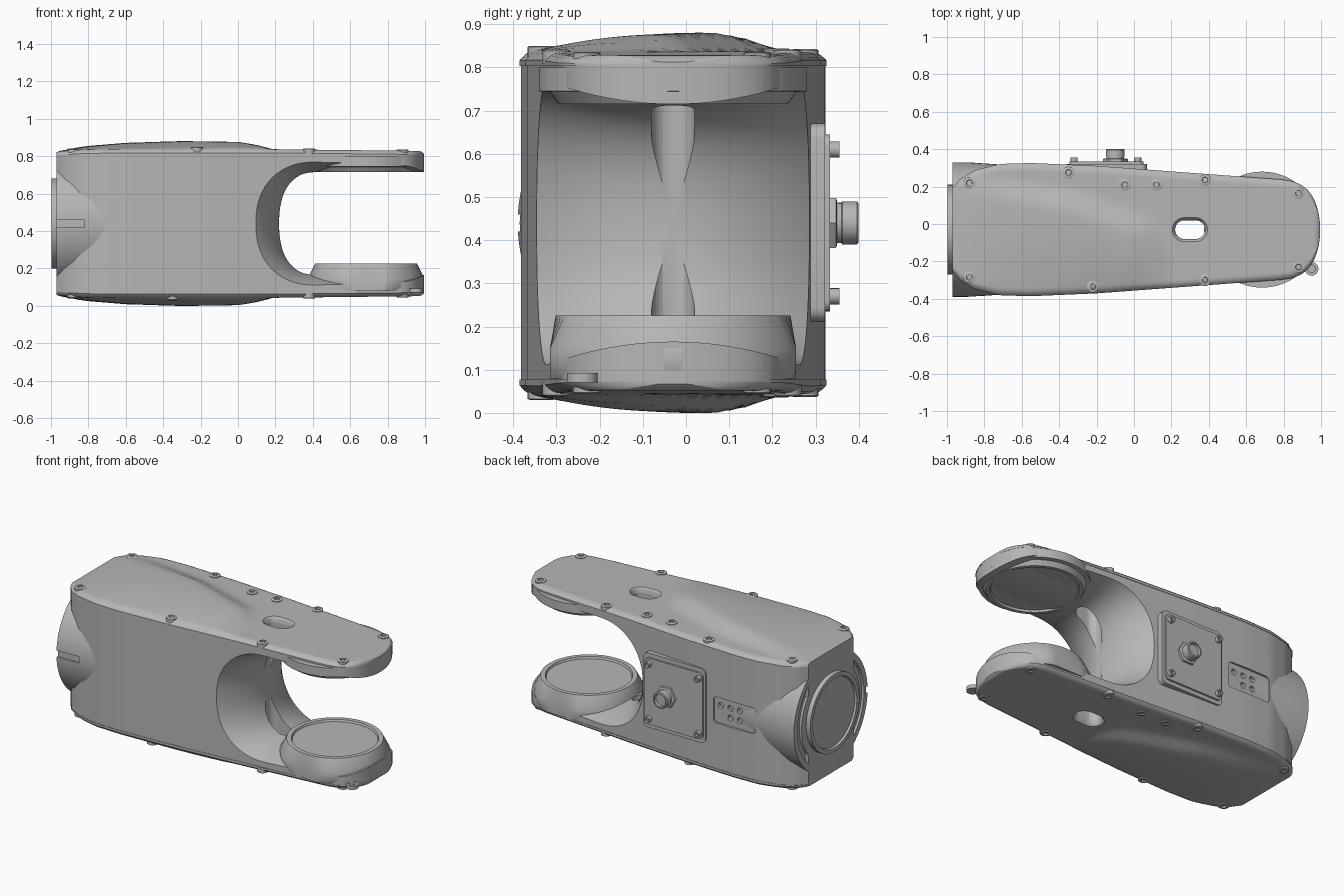
import bpy, bmesh, math
from mathutils import Matrix, Vector

if "Cube" in bpy.data.objects:
    bpy.data.objects.remove(bpy.data.objects["Cube"])

grey = bpy.data.materials.new("cast_grey")
grey.use_nodes = True
grey.diffuse_color = (0.47, 0.47, 0.47, 1)
grey.node_tree.nodes["Principled BSDF"].inputs["Base Color"].default_value = grey.diffuse_color

CY, MID = -0.03, 0.44       # centre line of the arm in y and z


def finish(name, bm, smooth=True):
    bmesh.ops.recalc_face_normals(bm, faces=bm.faces)
    mesh = bpy.data.meshes.new(name)
    bm.to_mesh(mesh)
    bm.free()
    mesh.materials.append(grey)
    obj = bpy.data.objects.new(name, mesh)
    bpy.context.collection.objects.link(obj)
    if smooth:
        shade(obj)
    return obj


def shade(obj):
    bpy.ops.object.select_all(action='DESELECT')
    obj.select_set(True)
    bpy.context.view_layer.objects.active = obj
    bpy.ops.object.shade_smooth_by_angle(angle=math.radians(32))


def loft(name, rings, smooth=True):
    """Skin a list of equal closed rings and cap both ends."""
    bm = bmesh.new()
    rows = [[bm.verts.new(p) for p in ring] for ring in rings]
    n = len(rows[0])
    for a, b in zip(rows, rows[1:]):
        for i in range(n):
            j = (i + 1) % n
            bm.faces.new((a[i], a[j], b[j], b[i]))
    bm.faces.new(rows[0])
    bm.faces.new(rows[-1])
    return finish(name, bm, smooth)


def lathe(name, profile, loc, axis='Z', sides=64):
    """Revolve (radius, height) pairs about an axis through loc."""
    rot = {'Z': Matrix(), 'X': Matrix.Rotation(math.pi / 2, 4, 'Y'),
           'Y': Matrix.Rotation(-math.pi / 2, 4, 'X')}[axis]
    rings = []
    for r, h in profile:
        ring = [Vector((r * math.cos(k * math.tau / sides), r * math.sin(k * math.tau / sides), h))
                for k in range(sides)]
        rings.append([rot @ p + Vector(loc) for p in ring])
    return loft(name, rings)


def box(name, lo, hi, bevel=0.0):
    rings = [[(lo[0], y, lo[2]), (hi[0], y, lo[2]), (hi[0], y, hi[2]), (lo[0], y, hi[2])]
             for y in (lo[1], hi[1])]
    obj = loft(name, rings, False)
    if bevel:
        bm = bmesh.new()
        bm.from_mesh(obj.data)
        edges = [e for e in bm.edges if abs(e.verts[0].co.y - e.verts[1].co.y) > 1e-4]
        bmesh.ops.bevel(bm, geom=edges, offset=bevel, segments=5, profile=0.5, affect='EDGES')
        bm.to_mesh(obj.data)
        bm.free()
        shade(obj)
    return obj


def cut(obj, cutter):
    mod = obj.modifiers.new("cut", 'BOOLEAN')
    mod.operation, mod.solver, mod.object = 'DIFFERENCE', 'EXACT', cutter
    bpy.ops.object.select_all(action='DESELECT')
    obj.select_set(True)
    bpy.context.view_layer.objects.active = obj
    bpy.ops.object.modifier_apply(modifier=mod.name)


def lerp(table, x):
    for (x0, a), (x1, b) in zip(table, table[1:]):
        if x <= x1:
            return a + (b - a) * max(0, x - x0) / (x1 - x0)
    return table[-1][1]


# Plan outline: half width along the arm, with a rounded tip
WIDTH = [(-0.97, 0.22), (-0.93, 0.268), (-0.85, 0.315), (-0.72, 0.348), (-0.55, 0.353),
         (-0.2, 0.338), (0.35, 0.297), (1.0, 0.25)]


def half_width(x):
    t = max(0, (x - 0.72) / 0.275)
    return lerp(WIDTH, x) * math.sqrt(max(1e-4, 1 - t ** 4))


stations = [-0.97, -0.95, -0.93, -0.9, -0.87] + [-0.85 + 1.57 * k / 44 for k in range(45)]
stations += [0.72 + 0.274 * math.sin(k * math.pi / 36) for k in range(1, 19)]

# Main body, 4 points per section
body = loft("main_body", [[(x, CY + s * half_width(x), z) for s, z in
                           ((-1, 0.075), (1, 0.075), (1, 0.805), (-1, 0.805))] for x in stations], False)

# Fork opening: rounded mouth, wider at the outer walls than at the web
rings = []
for k in range(33):
    dy = -0.48 + 0.03 * k
    s = min(1.15, (abs(dy) / 0.31) ** 2)
    a, h = 0.2 + 0.12 * s, 0.275 + 0.06 * min(s, 1)
    ring = [(1.2, CY + dy, MID - h), (1.2, CY + dy, MID + h)]
    for i in range(33):
        t = math.pi / 2 + math.pi * i / 32
        c, v = math.cos(t), math.sin(t)
        ring.append((0.42 - a * abs(c) ** 0.87, CY + dy, MID + h * math.copysign(abs(v) ** 0.87, v)))
    rings.append(ring)
mouth = loft("mouth_cutter", rings, False)


# Oblong through hole, flared where it meets the covers
def oblong(r, z):
    ring = []
    for k in range(32):
        t = (k + 0.5) * math.tau / 32
        ring.append((0.3 + math.copysign(0.03, math.cos(t)) + r * math.cos(t), CY + r * math.sin(t), z))
    return ring


hole = loft("hole_cutter", [oblong(r, z) for r, z in
                            ((0.09, -0.02), (0.068, 0.04), (0.056, 0.053), (0.05, 0.075),
                             (0.05, 0.805), (0.056, 0.827), (0.068, 0.84), (0.09, 0.9))], False)
slot = box("slot_cutter", (-1.1, -0.5, 0.42), (-0.82, -0.375, 0.46))
recess = box("recess_cutter", (-0.7, 0.309, 0.36), (-0.41, 0.4, 0.52), 0.02)
cutters = [mouth, hole, slot, recess]
for c in (mouth, hole, recess):
    cut(body, c)

# Row of sockets in the recessed panel
for i in range(7):
    x, z = (-0.65 + 0.065 * (i // 2), 0.41 if i % 2 else 0.47)
    c = lathe("socket_cutter", [(0.018, 0), (0.018, 0.1)], (x, 0.29, z), 'Y', 16)
    cut(body, c)
    cutters.append(c)
shade(body)

# Covers: flat plate with a swollen hump, tapering towards the fork
RISE = [(-0.97, 0), (-0.85, 0.016), (-0.6, 0.036), (-0.3, 0.045), (0, 0.04), (0.1, 0.024), (0.19, 0)]
BACK = [(-0.97, 0.26), (-0.8, 0.27), (-0.35, 0.2), (0.08, 0.05), (0.19, -0.1)]
BASE = [(-0.97, 0.825), (-0.8, 0.835), (0.2, 0.837), (1, 0.828)]


def cover_height(x, y):
    w = half_width(x)
    edge = min(w - abs(y - CY), 0.995 - x, x + 0.985)
    z = lerp(BASE, x) - 0.016 * max(0, 1 - edge / 0.03) ** 2
    back = lerp(BACK, x)
    crest = back - 0.13
    front = CY - w
    if y < crest:
        u = 1 - (1 - (y - front) / (crest - front)) ** 2
    else:
        u = max(0, (back - y) / 0.13)
        u = u * u * (3 - 2 * u)
    return z + lerp(RISE, x) * max(0, u)


for name, flip in (("top_cover", False), ("bottom_cover", True)):
    rings = []
    for x in stations:
        w = half_width(x) + 0.003
        pts = [(CY + w, 0.803), (CY - w, 0.803)]
        for k in range(33):
            y = CY - w * math.cos(math.pi * k / 32)
            pts.append((y, cover_height(x, y)))
        rings.append([(x, y, 2 * MID - z if flip else z) for y, z in pts])
    cover = loft(name, rings)
    cut(cover, hole)
    shade(cover)

# Cover screws and washers, each with a socket
for name, flip in (("top", False), ("bottom", True)):
    shift = 0.13 if flip else 0
    spots = [(-0.88, 0.22), (-0.35 + shift, 0.275), (0.38, 0.235), (0.88, 0.165), (0.88, -0.23),
             (0.38, -0.3), (-0.22 - shift, -0.335), (-0.88, -0.285), (-0.05, 0.21), (0.12, 0.21)]
    for i, (x, y) in enumerate(spots):
        z = cover_height(x, y) + 0.004
        d = -1 if flip else 1
        prof = [(0.032, -0.03 * d), (0.032, 0), (0.026, 0.003 * d), (0.016, 0.003 * d),
                (0.014, -0.008 * d), (0.002, -0.008 * d)]
        lathe(f"{name}_screw_{i}", prof, (x, y, 2 * MID - z if flip else z), 'Z', 20)

# Round joint seats on the fork arms
lower = lathe("lower_joint_seat", [(0.3, 0.08), (0.31, 0.1), (0.31, 0.15), (0.272, 0.225), (0.245, 0.225),
                                   (0.24, 0.213), (0.002, 0.213)], (0.685, CY, 0))
for v in lower.data.vertices:
    v.co.y = max(CY - 0.285, min(CY + 0.285, v.co.y))
lathe("upper_joint_seat", [(0.31, 0.8), (0.31, 0.745), (0.285, 0.743), (0.266, 0.715), (0.245, 0.715),
                           (0.24, 0.727), (0.002, 0.727)], (0.685, CY, 0))

# Round shoulder and mounting flange at the rear end
shoulder = lathe("rear_shoulder", [(0.34, 0.37), (0.36, 0.08), (0.36, 0), (0.325, 0), (0.32, 0.012),
                                   (0.29, 0.012), (0.285, 0), (0.002, 0)], (-0.97, CY, MID), 'X', 96)
cut(shoulder, slot)
shade(shoulder)
lathe("rear_flange", [(0.24, 0.05), (0.24, 0.0), (0.215, 0), (0.21, 0.012), (0.002, 0.012)],
      (-0.998, CY, MID), 'X', 64)

# Connector panel on the back wall
box("panel_base", (-0.36, 0.26, 0.21), (0.07, 0.322, 0.67), 0.035)
box("panel_plate", (-0.345, 0.3, 0.235), (0.05, 0.333, 0.645), 0.025)
for i, (x, z) in enumerate((x, z) for x in (-0.32, 0.02) for z in (0.27, 0.61)):
    lathe(f"panel_screw_{i}", [(0.019, 0), (0.019, 0.026), (0.011, 0.026), (0.01, 0.014), (0.002, 0.014)],
          (x, 0.33, z), 'Y', 16)
lathe("connector_nut", [(0.067, 0), (0.067, 0.017), (0.06, 0.02)], (-0.1, 0.33, MID), 'Y', 6)
lathe("connector_barrel", [(0.047, 0), (0.047, 0.03), (0.05, 0.032), (0.05, 0.066), (0.045, 0.07),
                           (0.038, 0.07), (0.036, 0.055), (0.002, 0.055)], (-0.1, 0.33, MID), 'Y', 32)

# Small eyelet near the tip
lathe("eyelet", [(0.02, 0.07), (0.036, 0.07), (0.036, 0.092), (0.02, 0.092), (0.02, 0.07)],
      (0.95, -0.24, 0), 'Z', 24)

for c in cutters:
    bpy.data.objects.remove(c)
